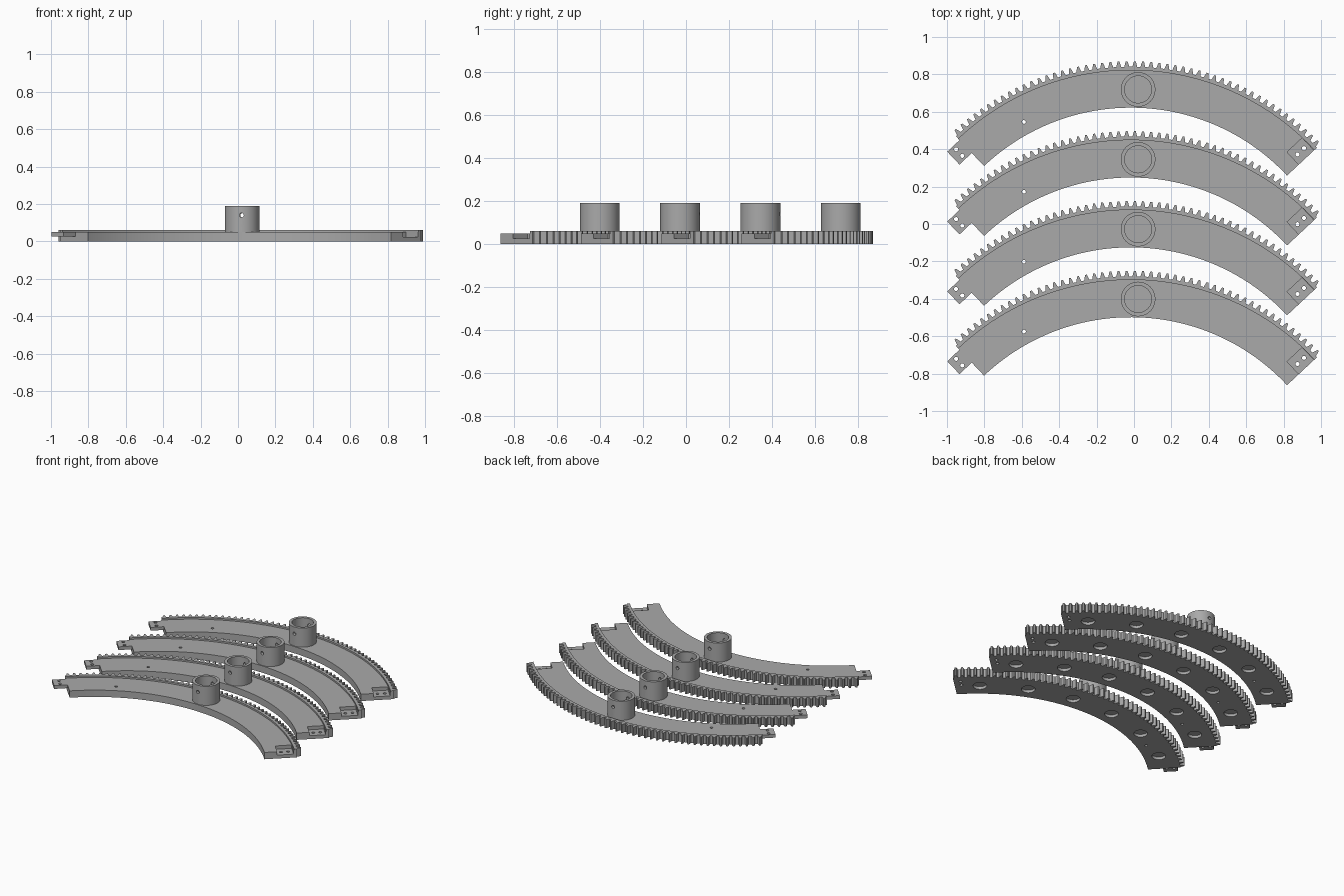
import bpy, bmesh, math
from mathutils import Matrix, Vector

if "Cube" in bpy.data.objects:
    bpy.data.objects.remove(bpy.data.objects["Cube"])

CX, CY = -0.017, -0.52          # arc centre of the rear segment
A0, A1 = math.radians(43.0), math.radians(133.4)
MID = (A0 + A1) / 2
R_IN, R_RIM, R_ROOT, R_TIP = 1.142, 1.342, 1.361, 1.39
PLATE_Z, RIM_Z = 0.05, 0.062
PITCH = 0.3735                  # spacing between segments
TEETH = 50

grey = bpy.data.materials.new("mid_grey")
grey.diffuse_color = (0.4, 0.4, 0.4, 1)
grey.use_nodes = True
grey.node_tree.nodes["Principled BSDF"].inputs["Base Color"].default_value = grey.diffuse_color


def at(angle, r, t=0.0):
    """Point at a radius along an angle, shifted t along the tangent."""
    c, s = math.cos(angle), math.sin(angle)
    return Vector((CX + r * c - t * s, CY + r * s + t * c, 0))


def make(name, bm):
    bmesh.ops.recalc_face_normals(bm, faces=bm.faces)
    me = bpy.data.meshes.new(name)
    bm.to_mesh(me)
    bm.free()
    me.materials.append(grey)
    ob = bpy.data.objects.new(name, me)
    bpy.context.collection.objects.link(ob)
    return ob


def prism(name, pts, z0, z1):
    bm = bmesh.new()
    f = bm.faces.new([bm.verts.new((p.x, p.y, z0)) for p in pts])
    top = bmesh.ops.extrude_face_region(bm, geom=[f])["geom"]
    bmesh.ops.translate(bm, vec=(0, 0, z1 - z0),
                        verts=[v for v in top if isinstance(v, bmesh.types.BMVert)])
    return make(name, bm)


def cylinder(name, pos, r, z0, z1, n=32, rot=None):
    bm = bmesh.new()
    mat = Matrix.Translation((pos.x, pos.y, (z0 + z1) / 2))
    if rot is not None:
        mat = mat @ rot
    bmesh.ops.create_cone(bm, cap_ends=True, segments=n, radius1=r, radius2=r,
                          depth=z1 - z0, matrix=mat)
    return make(name, bm)


def block(name, angle, r0, r1, t0, t1, z0, z1):
    pts = [at(angle, r0, t0), at(angle, r1, t0), at(angle, r1, t1), at(angle, r0, t1)]
    return prism(name, pts, z0, z1)


def cut(ob, cutters):
    for c in cutters:
        m = ob.modifiers.new("cut", 'BOOLEAN')
        m.operation, m.solver, m.object = 'DIFFERENCE', 'EXACT', c
    dg = bpy.context.evaluated_depsgraph_get()
    me = bpy.data.meshes.new_from_object(ob.evaluated_get(dg))
    ob.modifiers.clear()
    ob.data = me
    for c in cutters:
        bpy.data.objects.remove(c)


def arc(r, a, b, n):
    return [at(a + (b - a) * i / n, r) for i in range(n + 1)]


# curved plate with end pocket, screw holes and round recesses underneath
plate = prism("curved_plate", arc(R_IN, A0, A1, 64) + arc(R_RIM, A1, A0, 64), 0, PLATE_Z)
cutters = [block("pocket_cutter", A0, 1.228, 1.338, -0.05, 0.092, 0.025, 0.1)]
for r in (1.26, 1.308):
    cutters.append(cylinder("screw_cutter", at(A0, r, 0.045), 0.011, -0.1, 0.1, 16))
cutters.append(cylinder("pin_cutter", at(MID + math.radians(30), 1.209), 0.01, -0.1, 0.1, 16))
for k in range(6):
    a = MID + math.radians(-37.5 + 15 * k)
    cutters.append(cylinder("recess_cutter", at(a, 1.245), 0.046, -0.1, 0.02))
cut(plate, cutters)

# raised toothed rim
step = (A1 - A0) / TEETH
outer = []
for i in range(TEETH):
    for f, r in ((0.0, R_ROOT), (0.2, R_ROOT), (0.3, 1.377), (0.39, R_TIP),
                 (0.61, R_TIP), (0.7, 1.377), (0.8, R_ROOT)):
        outer.append(at(A0 + (i + f) * step, r))
outer.append(at(A1, R_ROOT))
rim = prism("toothed_rim", arc(R_RIM, A1, A0, 64) + outer, 0, RIM_Z)

# joining tab
tab = block("joining_tab", A1, 1.238, 1.333, -0.001, 0.09, 0.026, PLATE_Z)
cut(tab, [cylinder("screw_cutter", at(A1, r, 0.047), 0.011, -0.1, 0.1, 16)
          for r in (1.262, 1.31)])

# hollow post with a cross hole
pos = at(MID, 1.24)
post = cylinder("hollow_post", pos, 0.0925, PLATE_Z, 0.19, 64)
bore = cylinder("bore_cutter", pos, 0.072, -0.1, 0.3, 64)
cross = cylinder("cross_cutter", pos, 0.012, 0.14 - 0.2, 0.14 + 0.2, 16,
                 Matrix.Rotation(MID, 4, 'Z') @ Matrix.Rotation(math.pi / 2, 4, 'Y'))
cut(post, [bore, cross])

# smooth the curves, then repeat the segment toward the front
for ob in (plate, rim, tab, post):
    ob.data.shade_smooth()
    ob.data.set_sharp_from_angle(angle=math.radians(25))
    for k in range(1, 4):
        dup = ob.copy()
        dup.name = f"{ob.name}_{k + 1}"
        dup.location.y = -PITCH * k
        bpy.context.collection.objects.link(dup)
